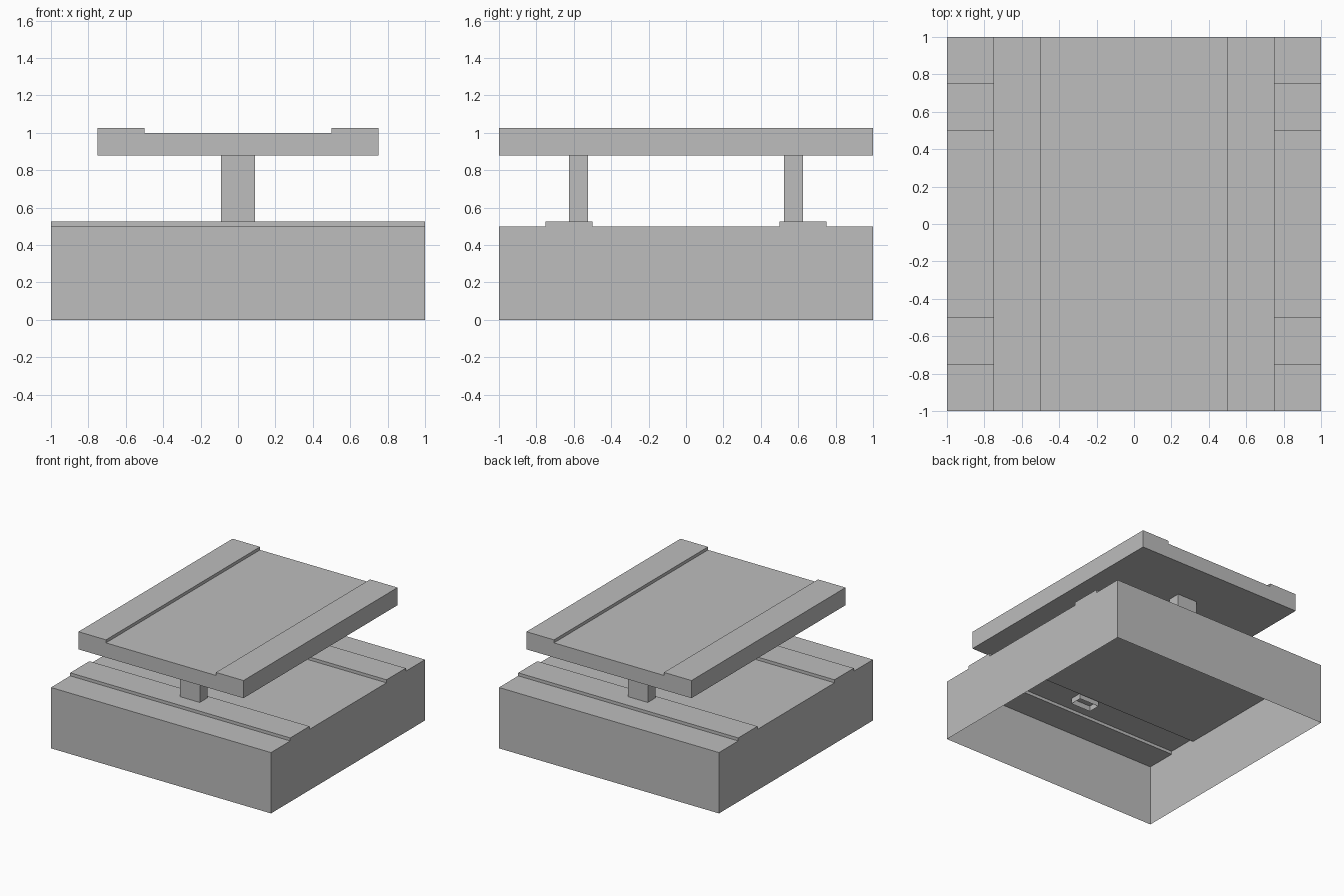
import bpy
import bmesh
from mathutils import Vector

if "Cube" in bpy.data.objects:
    bpy.data.objects.remove(bpy.data.objects["Cube"])

grey = bpy.data.materials.new("plain grey")
grey.use_nodes = True
colour = (0.51, 0.51, 0.51, 1)
grey.diffuse_color = colour
grey.node_tree.nodes["Principled BSDF"].inputs["Base Color"].default_value = colour


def finish(name, bm):
    mesh = bpy.data.meshes.new(name)
    bm.to_mesh(mesh)
    bm.free()
    mesh.materials.append(grey)
    obj = bpy.data.objects.new(name, mesh)
    bpy.context.collection.objects.link(obj)
    return obj


def extrude_profile(name, profile, half, along, open_bottom=False):
    """Extrude a (width, height) outline along x or y."""
    bm = bmesh.new()
    verts = [bm.verts.new((-half, w, z) if along == "x" else (w, -half, z))
             for w, z in profile]
    face = bm.faces.new(verts)
    out = bmesh.ops.extrude_face_region(bm, geom=[face], use_keep_orig=True)
    offset = Vector((2 * half, 0, 0) if along == "x" else (0, 2 * half, 0))
    moved = [v for v in out["geom"] if isinstance(v, bmesh.types.BMVert)]
    bmesh.ops.translate(bm, vec=offset, verts=moved)
    bmesh.ops.recalc_face_normals(bm, faces=bm.faces)
    if open_bottom:
        low = [f for f in bm.faces if all(v.co.z < profile[0][1] + 0.001 for v in f.verts)]
        bmesh.ops.delete(bm, geom=low, context="FACES")
    return finish(name, bm)


def mirrored(half_profile):
    return half_profile + [(-w, z) for w, z in reversed(half_profile)]


# Hollow base, open underneath, with two raised strips across the top
extrude_profile("base", mirrored(
    [(1, 0), (1, 0.5), (0.75, 0.5), (0.75, 0.525), (0.5, 0.525), (0.5, 0.5)]),
    1, "x", open_bottom=True)

# Solid tabletop with a raised rail along each side
extrude_profile("tabletop", mirrored(
    [(0.75, 0.88), (0.75, 1.025), (0.5, 1.025), (0.5, 1)]), 1, "y")

# Two open-bottomed posts standing in the strips
for name, y in (("front_post", -0.575), ("back_post", 0.575)):
    post = extrude_profile(name, mirrored([(0.09, 0.48), (0.09, 0.88)]),
                           0.05, "y", open_bottom=True)
    post.location.y = y
